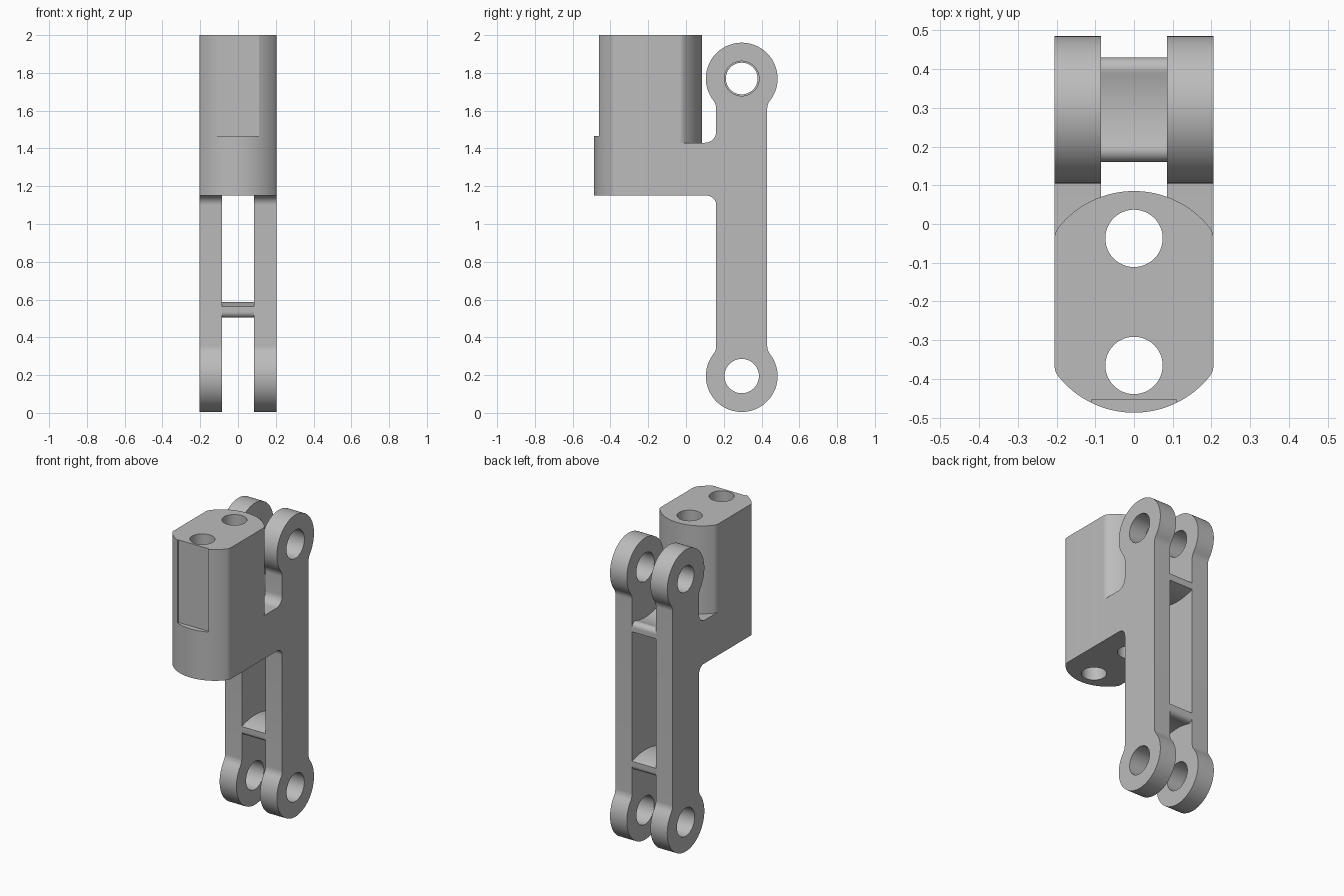
import bpy, bmesh
from math import pi, cos, sin, atan2, acos, hypot

cube = bpy.data.objects.get("Cube")
if cube:
    bpy.data.objects.remove(cube, do_unlink=True)

grey = bpy.data.materials.new("light_grey")
grey.use_nodes = True
GREY = (0.5, 0.5, 0.5, 1)
grey.diffuse_color = GREY
grey.node_tree.nodes["Principled BSDF"].inputs["Base Color"].default_value = GREY

# Shared dimensions
PIN_Y, PIN_LOW, PIN_HIGH = 0.295, 0.195, 1.77
HALF, INNER, OUTER = 0.135, 0.085, 0.205     # bar half depth, plate inner and outer x
BLOCK_Y, LOW, SHELF, TOP = -0.201, 1.15, 1.43, 2.0


def arc(cx, cy, r, a0, a1, n=10):
    return [(cx + r * cos(a0 + (a1 - a0) * i / n),
             cy + r * sin(a0 + (a1 - a0) * i / n)) for i in range(n + 1)]


def prism(name, outline, lo, hi, axis):
    """Extrude an outline along x (outline in y, z) or z (outline in x, y)."""
    place = (lambda p, d: (d, *p)) if axis == "x" else (lambda p, d: (*p, d))
    bm = bmesh.new()
    base = bm.faces.new([bm.verts.new(place(p, lo)) for p in outline])
    ext = bmesh.ops.extrude_face_region(bm, geom=[base])
    moved = [v for v in ext["geom"] if isinstance(v, bmesh.types.BMVert)]
    bmesh.ops.translate(bm, verts=moved, vec=place((0, 0), hi - lo))
    bmesh.ops.remove_doubles(bm, verts=bm.verts, dist=1e-5)
    bmesh.ops.recalc_face_normals(bm, faces=bm.faces)
    mesh = bpy.data.meshes.new(name)
    bm.to_mesh(mesh)
    bm.free()
    mesh.materials.append(grey)
    obj = bpy.data.objects.new(name, mesh)
    bpy.context.collection.objects.link(obj)
    return obj


def select(obj):
    bpy.ops.object.select_all(action="DESELECT")
    obj.select_set(True)
    bpy.context.view_layer.objects.active = obj


def finish(obj, cutters=()):
    """Cut the holes, then smooth the curved faces."""
    select(obj)
    for cutter in cutters:
        mod = obj.modifiers.new("cut", "BOOLEAN")
        mod.operation, mod.solver, mod.object = "DIFFERENCE", "EXACT", cutter
        bpy.ops.object.modifier_apply(modifier=mod.name)
        bpy.data.objects.remove(cutter, do_unlink=True)
    select(obj)
    bpy.ops.object.shade_smooth_by_angle(angle=pi / 6)


def hole(cx, cy, r, lo, hi, axis):
    return prism("hole_cutter", arc(cx, cy, r, 0, 2 * pi * 47 / 48, 47), lo, hi, axis)


# Side plates: a bar with a round eye at each end and an arm to the block
EYE, NECK = 0.19, 0.07
off = HALF + NECK
rise = (((EYE + NECK) ** 2) - off ** 2) ** 0.5
t = atan2(rise, off)
front, back = PIN_Y - off, PIN_Y + off
bar_front = PIN_Y - HALF
plate = (arc(PIN_Y, PIN_LOW, EYE, pi - t, 2 * pi + t, 48)
         + arc(back, PIN_LOW + rise, NECK, pi + t, pi)
         + arc(back, PIN_HIGH - rise, NECK, pi, pi - t)
         + arc(PIN_Y, PIN_HIGH, EYE, -t, pi + t, 48)
         + arc(front, PIN_HIGH - rise, NECK, t, 0)
         + arc(bar_front - 0.06, SHELF + 0.06, 0.06, 0, -pi / 2)
         + [(-0.03, SHELF), (-0.03, LOW)]
         + arc(bar_front - 0.05, LOW - 0.05, 0.05, pi / 2, 0)
         + arc(front, PIN_LOW + rise, NECK, 0, -t))
for name, lo, hi, top_r in (("left_plate", INNER, OUTER, 0.092),
                            ("right_plate", -OUTER, -INNER, 0.084)):
    finish(prism(name, plate, lo, hi, "x"),
           [hole(PIN_Y, PIN_LOW, 0.091, lo - 0.05, hi + 0.05, "x"),
            hole(PIN_Y, PIN_HIGH, top_r, lo - 0.05, hi + 0.05, "x")])

# Curved webs between the plates, concentric with the pins
WEB_OUT, WEB_IN, RIM = 0.392, 0.325, 0.03
side = HALF - RIM
height = ((WEB_IN + RIM) ** 2 - side ** 2) ** 0.5
a, b = acos(HALF / WEB_OUT), atan2(height, side)
web = (arc(PIN_Y, PIN_LOW, WEB_OUT, a, pi - a, 16)
       + arc(PIN_Y - side, PIN_LOW + height, RIM, pi, 2 * pi - b)
       + arc(PIN_Y, PIN_LOW, WEB_IN, pi - b, b, 16)
       + arc(PIN_Y + side, PIN_LOW + height, RIM, pi + b, 2 * pi))
finish(prism("lower_web", web, -INNER, INNER, "x"))
finish(prism("upper_web", [(y, PIN_LOW + PIN_HIGH - z) for y, z in web],
             -INNER, INNER, "x"))

# Mounting block: flat sides, bowed front and back, rounded corners
BOW, CORNER, REACH = 0.25, 0.045, 0.286
cx = OUTER - CORNER
drop = ((BOW - CORNER) ** 2 - cx ** 2) ** 0.5
bow_c = REACH - BOW
s = atan2(drop, cx)
half = (arc(cx, bow_c + drop, CORNER, 0, s, 8)
        + arc(0, bow_c, BOW, s, pi - s, 32)
        + arc(-cx, bow_c + drop, CORNER, pi - s, pi, 8))
outline = [(x, BLOCK_Y + y) for x, y in half] + [(-x, BLOCK_Y - y) for x, y in half]
block = prism("mounting_block", outline, LOW, TOP, "z")

# Two bolt holes and the flat on the front
flat = prism("flat_cutter", [(-0.11, -0.6), (0.11, -0.6), (0.11, -0.453), (-0.11, -0.453)],
             1.465, TOP + 0.1, "z")
finish(block, [hole(0, y, 0.074, LOW - 0.1, TOP + 0.1, "z") for y in (-0.037, -0.365)]
       + [flat])
